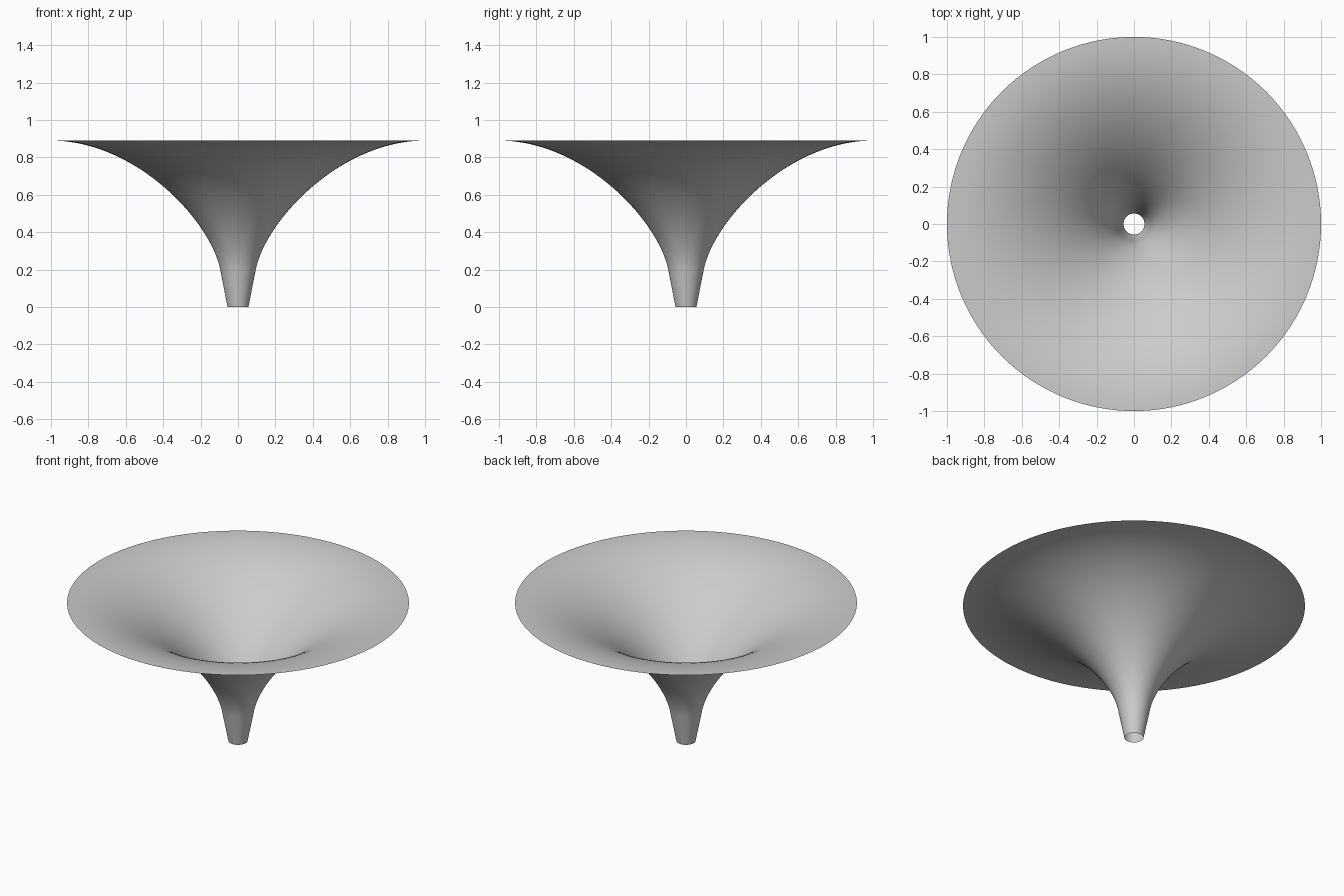
import bpy
import bmesh
from math import tau
from mathutils import Vector
from mathutils.geometry import interpolate_bezier

cube = bpy.data.objects.get("Cube")
if cube:
    bpy.data.objects.remove(cube, do_unlink=True)

# Plain grey material
grey = bpy.data.materials.new("light_grey")
grey.use_nodes = True
colour = (0.6, 0.6, 0.6, 1)
grey.diffuse_color = colour
grey.node_tree.nodes["Principled BSDF"].inputs["Base Color"].default_value = colour

# Profile: a straight tapered spout, then a flare easing into a level rim
spout_end = Vector((0.056, 0, 0))
throat = Vector((0.095, 0, 0.2))
flare = interpolate_bezier(throat, Vector((0.148, 0, 0.465)),
                           Vector((0.55, 0, 0.89)), Vector((1, 0, 0.89)), 40)
profile = [spout_end.lerp(throat, i / 6) for i in range(6)] + flare

# Spin the profile into an open, thin funnel
bm = bmesh.new()
verts = [bm.verts.new(p) for p in profile]
edges = [bm.edges.new(pair) for pair in zip(verts, verts[1:])]
bmesh.ops.spin(bm, geom=verts + edges, axis=(0, 0, 1), cent=(0, 0, 0),
               angle=tau, steps=128, use_merge=True)
bmesh.ops.remove_doubles(bm, verts=bm.verts, dist=0.0001)
bmesh.ops.recalc_face_normals(bm, faces=bm.faces)
if sum(f.normal.z for f in bm.faces) < 0:
    bmesh.ops.reverse_faces(bm, faces=bm.faces)
for face in bm.faces:
    face.smooth = True

mesh = bpy.data.meshes.new("funnel")
bm.to_mesh(mesh)
bm.free()
mesh.materials.append(grey)
funnel = bpy.data.objects.new("funnel", mesh)
bpy.context.collection.objects.link(funnel)
